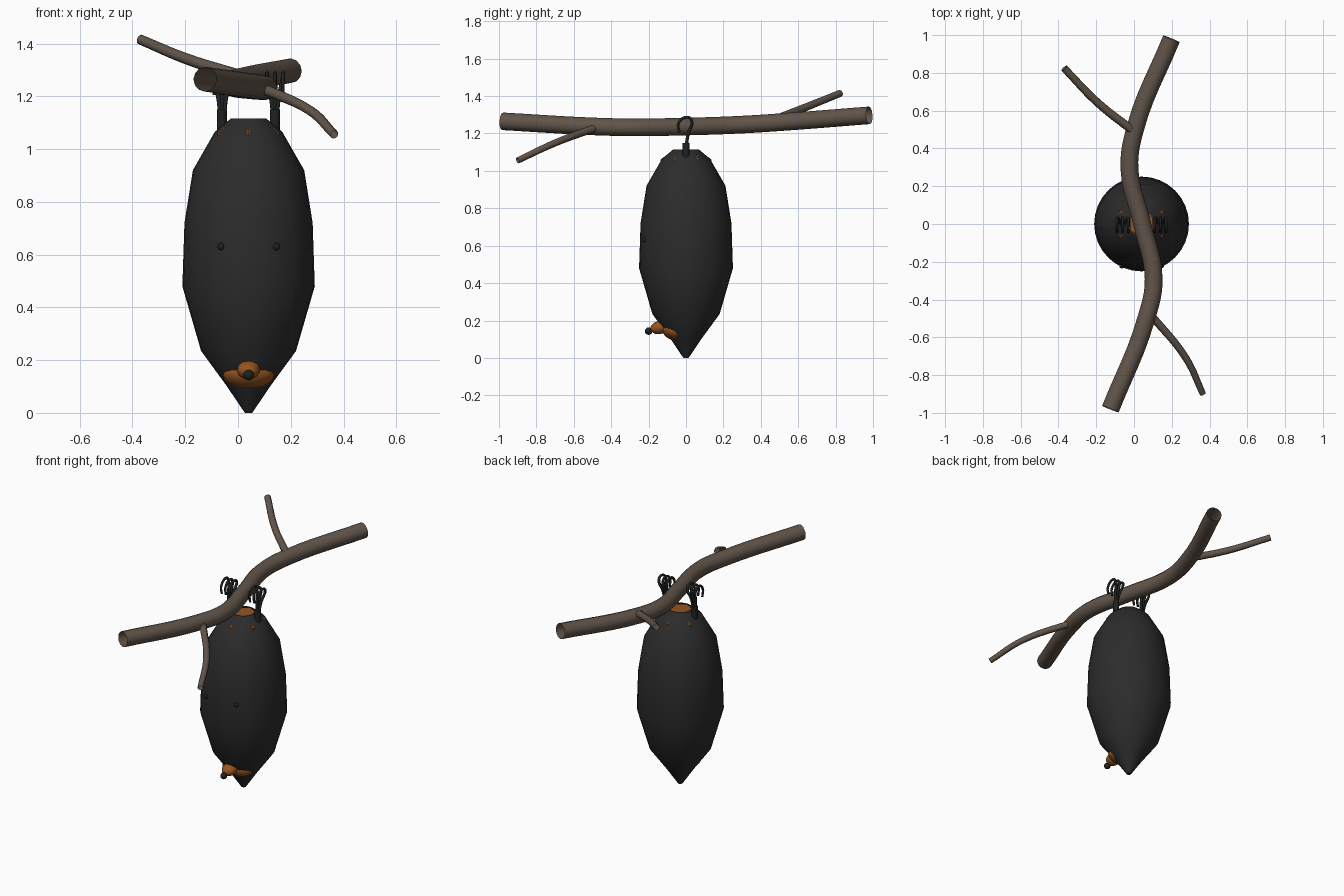
import bpy, bmesh, math

if "Cube" in bpy.data.objects:
    bpy.data.objects.remove(bpy.data.objects["Cube"])

CX = 0.04  # bat axis


def material(name, rgb):
    m = bpy.data.materials.new(name)
    m.diffuse_color = (*rgb, 1)
    m.use_nodes = True
    m.node_tree.nodes["Principled BSDF"].inputs["Base Color"].default_value = m.diffuse_color
    return m


BLACK = material("wing_black", (0.025, 0.025, 0.025))
CLAW = material("claw_black", (0.014, 0.016, 0.016))
FUR = material("orange_fur", (0.30, 0.09, 0.015))
BARK = material("bark", (0.12, 0.09, 0.068))


def finish(ob, mat, angle=50):
    ob.data.materials.append(mat)
    bpy.ops.object.select_all(action='DESELECT')
    ob.select_set(True)
    bpy.context.view_layer.objects.active = ob
    if ob.type == 'CURVE':
        bpy.ops.object.convert(target='MESH')
    bpy.ops.object.shade_smooth_by_angle(angle=math.radians(angle))


def lathe(name, profile, sides, mat, start=0.0, cap_top=False, angle=50):
    bm = bmesh.new()
    rings = [[bm.verts.new((CX + r * math.cos(start + 2 * math.pi * i / sides),
                            r * math.sin(start + 2 * math.pi * i / sides), z))
              for i in range(sides)] for r, z in profile]
    for a, b in zip(rings, rings[1:]):
        for i in range(sides):
            j = (i + 1) % sides
            bm.faces.new((a[i], a[j], b[j], b[i]))
    bm.faces.new(rings[0][::-1])
    if cap_top:
        bm.faces.new(rings[-1])
    me = bpy.data.meshes.new(name)
    bm.to_mesh(me)
    bm.free()
    ob = bpy.data.objects.new(name, me)
    bpy.context.collection.objects.link(ob)
    finish(ob, mat, angle)


def tube(name, points, radius, mat, tip=1.0, caps=False, res=2, steps=6):
    cu = bpy.data.curves.new(name, 'CURVE')
    cu.dimensions = '3D'
    cu.bevel_depth = radius
    cu.bevel_resolution = res
    cu.resolution_u = steps
    cu.use_fill_caps = caps
    sp = cu.splines.new('BEZIER')
    sp.bezier_points.add(len(points) - 1)
    for i, (bp, p) in enumerate(zip(sp.bezier_points, points)):
        bp.co = p
        bp.handle_left_type = bp.handle_right_type = 'AUTO'
        bp.radius = 1 + (tip - 1) * i / (len(points) - 1)
    ob = bpy.data.objects.new(name, cu)
    bpy.context.collection.objects.link(ob)
    finish(ob, mat)


def ball(name, loc, size, mat, tilt=0.0, seg=16):
    bpy.ops.mesh.primitive_uv_sphere_add(segments=seg, ring_count=seg // 2 + 2, radius=1,
                                         location=loc, rotation=(tilt, 0, 0))
    ob = bpy.context.object
    ob.name = name
    ob.scale = size
    finish(ob, mat)


# Wrapped wings, open at the top
lathe("folded_wings", [(0.014, 0), (0.085, 0.105), (0.18, 0.235), (0.251, 0.48), (0.243, 0.72),
                       (0.211, 0.92), (0.128, 1.065), (0.068, 1.115)], 32, BLACK)

# Furry body inside, its six corners peeking through near the feet
lathe("furry_body", [(0.08, 0.3), (0.17, 0.6), (0.15, 0.95), (0.135, 1.062), (0.068, 1.11)],
      6, FUR, start=math.pi / 6, cap_top=True, angle=20)

# Face
ball("head", (CX, -0.06, 0.145), (0.097, 0.07, 0.052), FUR, tilt=-0.3)
ball("snout", (CX, -0.14, 0.163), (0.044, 0.052, 0.035), FUR, tilt=0.2)
ball("nose", (CX, -0.2, 0.143), (0.02, 0.02, 0.02), CLAW, seg=12)

for s, side in ((-1, "left"), (1, "right")):
    # Thumb on each wing
    ball(f"{side}_thumb", (CX + s * 0.105, -0.222, 0.63), (0.014,) * 3, CLAW, seg=10)
    # Leg and three hooked toes over the branch
    x = CX + s * 0.1
    tube(f"{side}_leg", [(x, 0, 1.03), (x, 0, 1.15)], 0.019, CLAW, caps=True, steps=1)
    for k in (-1, 0, 1):
        d = k * 0.03
        tube(f"{side}_toe_{k + 2}",
             [(x + d * 0.2, 0, 1.13), (x + d * 0.5, 0.012, 1.2), (x + d, 0.03, 1.27),
              (x + d, 0.005, 1.287), (x + d, -0.04, 1.255), (x + d, -0.035, 1.205)],
             0.009, CLAW, tip=0.75, caps=True, steps=4)

# Branch and twigs
tube("branch", [(-0.125, -0.98, 1.265), (0.065, -0.5, 1.238), (0.104, -0.29, 1.233),
                (0.043, 0, 1.237), (-0.024, 0.29, 1.247), (0.005, 0.5, 1.26),
                (0.198, 0.98, 1.297)], 0.047, BARK, res=4)
tube("front_twig", [(0.08, -0.47, 1.235), (0.275, -0.71, 1.145), (0.365, -0.9, 1.055)],
     0.021, BARK, tip=0.8)
tube("back_twig", [(0.0, 0.49, 1.28), (-0.19, 0.64, 1.34), (-0.37, 0.825, 1.415)],
     0.023, BARK, tip=0.85)
